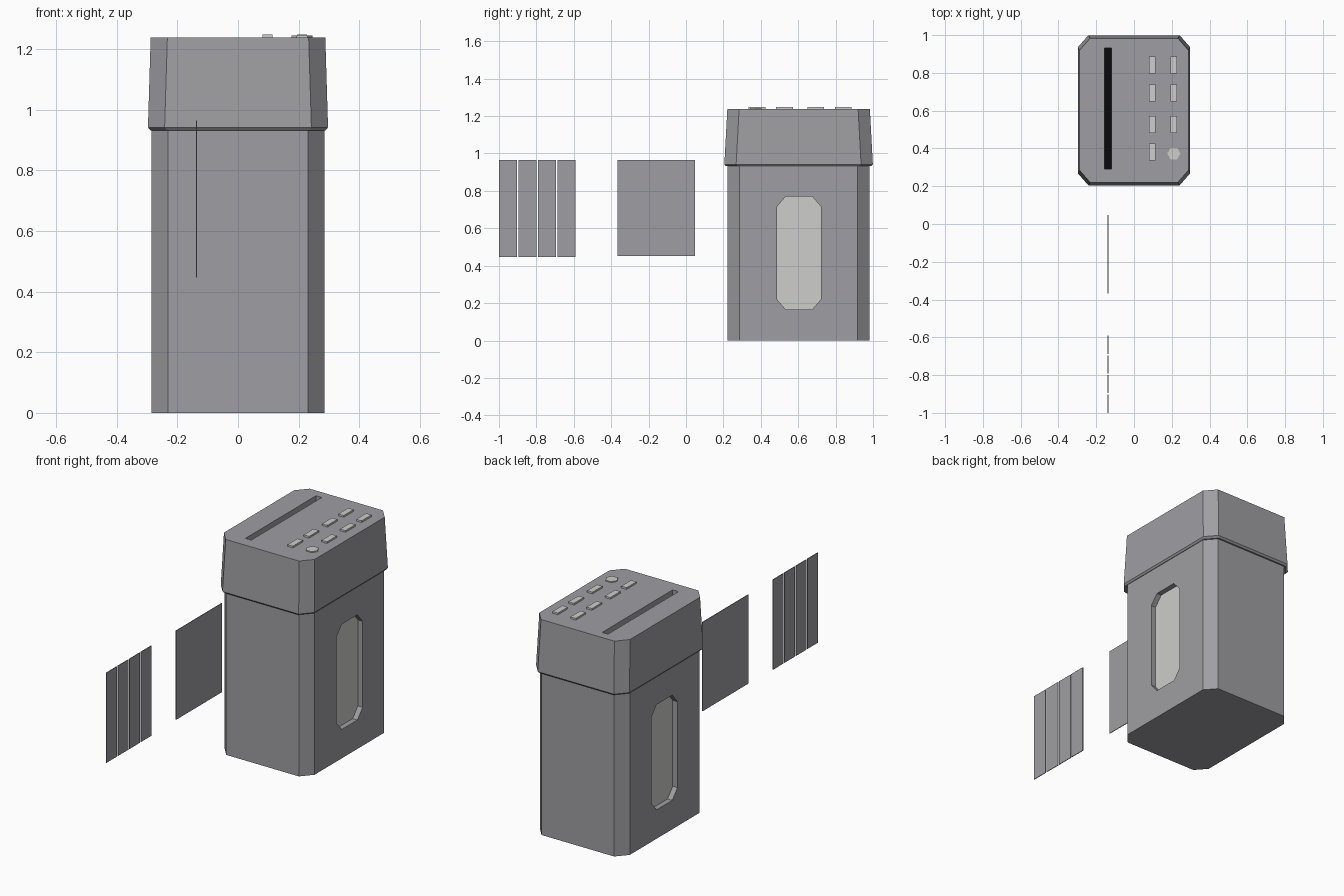
import bpy, bmesh, math
from mathutils import Vector

if "Cube" in bpy.data.objects:
    bpy.data.objects.remove(bpy.data.objects["Cube"], do_unlink=True)


def material(name, color):
    m = bpy.data.materials.new(name)
    m.use_nodes = True
    m.diffuse_color = (*color, 1)
    m.node_tree.nodes["Principled BSDF"].inputs["Base Color"].default_value = (*color, 1)
    return m


GREY = material("warm grey plastic", (0.345, 0.34, 0.36))
LIGHT = material("light grey", (0.61, 0.61, 0.6))
BLACK = material("black", (0.003, 0.003, 0.003))
CY = 0.602  # depth centre of the bin


def octagon(w, h, cw, ch):
    """Outline of a w by h half-size rectangle with cut corners."""
    return [(w - cw, -h), (w, ch - h), (w, h - ch), (w - cw, h),
            (cw - w, h), (-w, h - ch), (-w, ch - h), (cw - w, -h)]


def loft(name, rings, mat):
    """Closed solid through matching rings of points."""
    bm = bmesh.new()
    loops = [[bm.verts.new(p) for p in ring] for ring in rings]
    for a, b in zip(loops, loops[1:]):
        for i in range(len(a)):
            j = (i + 1) % len(a)
            bm.faces.new((a[i], a[j], b[j], b[i]))
    bm.faces.new(loops[0][::-1])
    bm.faces.new(loops[-1])
    bmesh.ops.recalc_face_normals(bm, faces=bm.faces)
    mesh = bpy.data.meshes.new(name)
    bm.to_mesh(mesh)
    bm.free()
    mesh.materials.append(mat)
    obj = bpy.data.objects.new(name, mesh)
    bpy.context.collection.objects.link(obj)
    return obj


def shell(name, levels):
    """Upright cut-corner solid from (half width, half depth, z) levels."""
    return loft(name, [[(x, CY + y, z) for x, y in octagon(w, d, 0.055, 0.063)]
                       for w, d, z in levels], GREY)


def box(name, x, y, z, mat):
    corners = [(x[0], y[0]), (x[1], y[0]), (x[1], y[1]), (x[0], y[1])]
    return loft(name, [[(px, py, h) for px, py in corners] for h in z], mat)


def window_prism(name, x0, x1, mat):
    outline = octagon(0.118, 0.302, 0.047, 0.055)
    return loft(name, [[(x, 0.604 + y, 0.468 + z) for y, z in outline]
                       for x in (x0, x1)], mat)


def cut(obj, cutter):
    mod = obj.modifiers.new("cut", "BOOLEAN")
    mod.operation = "DIFFERENCE"
    mod.solver = "EXACT"
    mod.object = cutter
    bpy.context.view_layer.objects.active = obj
    bpy.ops.object.modifier_apply(modifier=mod.name)
    bpy.data.objects.remove(cutter, do_unlink=True)


# Bin with a recessed window on each side
BIN_W, RECESS = 0.286, 0.032
bin_body = shell("bin", [(BIN_W, 0.379, 0), (BIN_W, 0.379, 0.938)])
for side, label in ((1, "left"), (-1, "right")):
    inner = side * (BIN_W - RECESS)
    cut(bin_body, window_prism("window_cutter", inner, side * 0.35, GREY))
    window_prism(label + "_window_pane", inner - side * 0.004, inner + side * 0.002, LIGHT)

# Tapered head with a paper slot
head = shell("head", [(0.289, 0.388, 0.932), (0.297, 0.397, 0.942), (0.288, 0.381, 1.238)])
SLOT_X, SLOT_Y = (-0.156, -0.119), (0.291, 0.931)
cut(head, box("slot_cutter", SLOT_X, SLOT_Y, (1.1, 1.3), GREY))
box("slot_floor", SLOT_X, SLOT_Y, (1.097, 1.103), BLACK)

# Control buttons and round knob
for col, x in enumerate((0.097, 0.211)):
    for row, y in enumerate((0.841, 0.694, 0.527, 0.38)):
        if col == 1 and row == 3:
            continue
        box(f"button_{col}_{row}", (x - 0.017, x + 0.017), (y - 0.045, y + 0.045),
            (1.23, 1.248), LIGHT)
hexagon = [Vector((0.211 + 0.035 * math.cos(i * math.pi / 3),
                   0.373 + 0.035 * math.sin(i * math.pi / 3), 0)) for i in range(6)]
loft("knob", [[p + Vector((0, 0, z)) for p in hexagon] for z in (1.23, 1.244)], LIGHT)

# Whole paper sheet and the cut strips
PAPER_X = (-0.139, -0.135)
box("paper_sheet", PAPER_X, (-0.367, 0.048), (0.453, 0.964), GREY)
for i in range(4):
    y = -1 + i * 0.104
    box(f"paper_strip_{i + 1}", PAPER_X, (y, y + 0.097), (0.447, 0.964), GREY)
